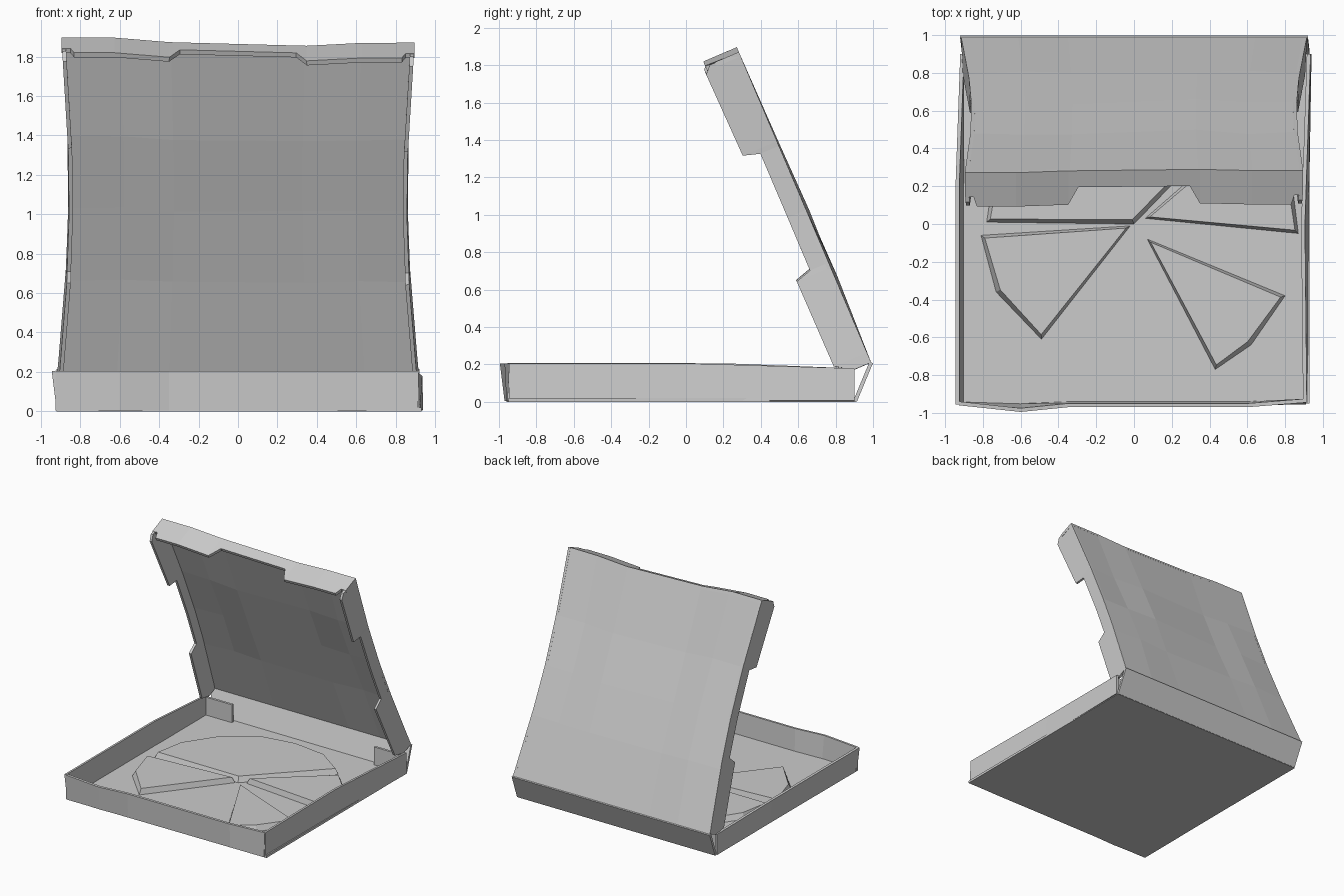
import bpy, bmesh, math
from mathutils import Vector

old = bpy.data.objects.get("Cube")
if old:
    bpy.data.objects.remove(old, do_unlink=True)

card = bpy.data.materials.new("plain grey card")
card.use_nodes = True
GREY = (0.6, 0.6, 0.6, 1)
card.diffuse_color = GREY
card.node_tree.nodes["Principled BSDF"].inputs["Base Color"].default_value = GREY


def finish(name, bm):
    bmesh.ops.recalc_face_normals(bm, faces=bm.faces)
    mesh = bpy.data.meshes.new(name)
    bm.to_mesh(mesh)
    bm.free()
    mesh.materials.append(card)
    obj = bpy.data.objects.new(name, mesh)
    bpy.context.scene.collection.objects.link(obj)
    return obj


def sheet(name, rows, thickness=0.02):
    """Thin card skinned over rows of points."""
    bm = bmesh.new()
    grid = [[bm.verts.new(p) for p in row] for row in rows]
    for a, b in zip(grid, grid[1:]):
        for i in range(len(a) - 1):
            bm.faces.new((a[i], a[i + 1], b[i + 1], b[i]))
    obj = finish(name, bm)
    mod = obj.modifiers.new("card thickness", "SOLIDIFY")
    mod.thickness, mod.offset = thickness, 0
    return obj


def slab(name, outline, z, height, inset=0.0):
    """Flat piece with optional sloping rim."""
    bm = bmesh.new()
    face = bm.faces.new([bm.verts.new((x, y, z)) for x, y in outline])
    face.normal_update()
    if face.normal.z < 0:
        face.normal_flip()
    if inset:
        bmesh.ops.inset_individual(bm, faces=[face], thickness=inset, depth=0)
        bmesh.ops.translate(bm, verts=face.verts[:], vec=(0, 0, height))
    else:
        new = bmesh.ops.extrude_face_region(bm, geom=[face])["geom"]
        bmesh.ops.translate(bm, verts=[v for v in new if isinstance(v, bmesh.types.BMVert)],
                            vec=(0, 0, height))
    return finish(name, bm)


# Tray: floor and slightly crumpled walls
slab("tray_floor", [(-0.92, -0.96), (0.93, -0.95), (0.93, 0.91), (-0.91, 0.91)], 0, 0.02)
front = [(-0.925, -0.95, -0.95), (-0.6, -0.96, -0.985), (-0.35, -0.95, -0.96),
         (0.6, -0.95, -0.96), (0.91, -0.945, -0.935)]
sheet("tray_front_wall", [[(x, lo, 0.005) for x, lo, hi in front],
                          [(x, hi, 0.205) for x, lo, hi in front]])
left = [(-0.945, 0.91, 0.905, 0.205), (0.0, 0.915, 0.895, 0.205), (0.9, 0.93, 0.925, 0.178)]
right = [(-0.955, -0.91, -0.935, 0.205), (0.2, -0.91, -0.935, 0.205), (0.9, -0.91, -0.91, 0.178)]
for name, wall in (("tray_left_wall", left), ("tray_right_wall", right)):
    sheet(name, [[(lo, y, 0.005) for y, lo, hi, z in wall],
                 [(hi, y, z) for y, lo, hi, z in wall]])

# Rear panel leaning out to the hinge, with its glue tabs
sheet("rear_panel", [[(x, 0.905, 0.005) for x in (-0.91, 0, 0.93)],
                     [(x, 0.99, 0.21) for x in (-0.92, 0, 0.92)]])
for side, name in ((1, "left"), (-1, "right")):
    sheet(name + "_glue_tab", [[(side * x, 0.87, z) for x in (0.66, 0.9)] for z in (0.02, 0.17)])

# Lid frame: x across, t up from the hinge, d inward depth
LENGTH = 1.83
HINGE, UP, IN = Vector((0, 0.99, 0.21)), Vector((0, -0.392, 0.92)), Vector((0, -0.92, -0.392))
DIP = [(-0.9, 0), (-0.6, 0), (-0.35, 0.025), (0.35, 0.045), (0.65, 0.028), (0.9, 0.028)]


def dip(x):
    for (a, p), (b, q) in zip(DIP, DIP[1:]):
        if x <= b:
            return p + (q - p) * max(0, (x - a) / (b - a))
    return DIP[-1][1]


def lid(u, t, d):
    """u runs from -1 to 1 across the pinched width."""
    f = t / LENGTH
    half = 0.915 - 0.02 * f - 0.045 * math.sin(math.pi * f)
    p = HINGE + UP * (t - dip(u * 0.9) * f) + IN * d
    p.x = u * half
    return p


# Lid panel with a shallow crumple
columns = (-1, -0.67, -0.38, 0.38, 0.7, 1)
levels = (0, 0.5, 0.9, 1.3, LENGTH)
sheet("lid_panel", [[lid(u, t, 0.01 + (0.015 * math.sin(5 * u + 3 * t)
                                       if abs(u) < 1 and 0 < t < LENGTH else 0))
                     for u in columns] for t in levels])

# Lid side flaps with a long finger notch
notches = [(0, 0.1), (0.06, 0.192), (0.562, 0.196), (0.589, 0.108), (0.9, 0.107),
           (1.279, 0.107), (1.307, 0.198), (1.79, 0.208), (LENGTH, 0.17)]
for side, name in ((1, "left"), (-1, "right")):
    sheet("lid_" + name + "_flap", [[lid(side * 0.99, t, 0) for t, d in notches],
                                    [lid(side * 0.985, t, d) for t, d in notches]])

# Lid front flap with corner nicks and a recessed middle
half_edge = [(0.33, 0.095), (0.39, 0.195), (0.7, 0.195), (0.93, 0.195), (0.95, 0.14), (1, 0.14)]
edge = [(-u, d) for u, d in reversed(half_edge)] + half_edge
sheet("lid_front_flap", [[lid(u, LENGTH - 0.01, 0) for u, d in edge],
                         [lid(u, LENGTH - 0.01, d) for u, d in edge]], 0.025)

# Pizza pieces: two loose slices in front and the cut remainder behind
slices = {
    "front_right_slice": [(-0.02, -0.01), (-0.81, -0.06), (-0.73, -0.36), (-0.49, -0.61)],
    "front_left_slice": [(0.07, -0.08), (0.43, -0.77), (0.62, -0.64), (0.8, -0.38)],
    "rear_left_slice": [(0.06, 0.03), (0.87, -0.05), (0.83, 0.27), (0.6, 0.5)],
    "rear_remainder": [(0, 0), (0.54, 0.56), (0.3, 0.74), (0, 0.78), (-0.3, 0.73),
                       (-0.55, 0.56), (-0.74, 0.28), (-0.78, 0.01)],
}
for name, outline in slices.items():
    slab(name, outline, 0.02, 0.045, 0.025)
